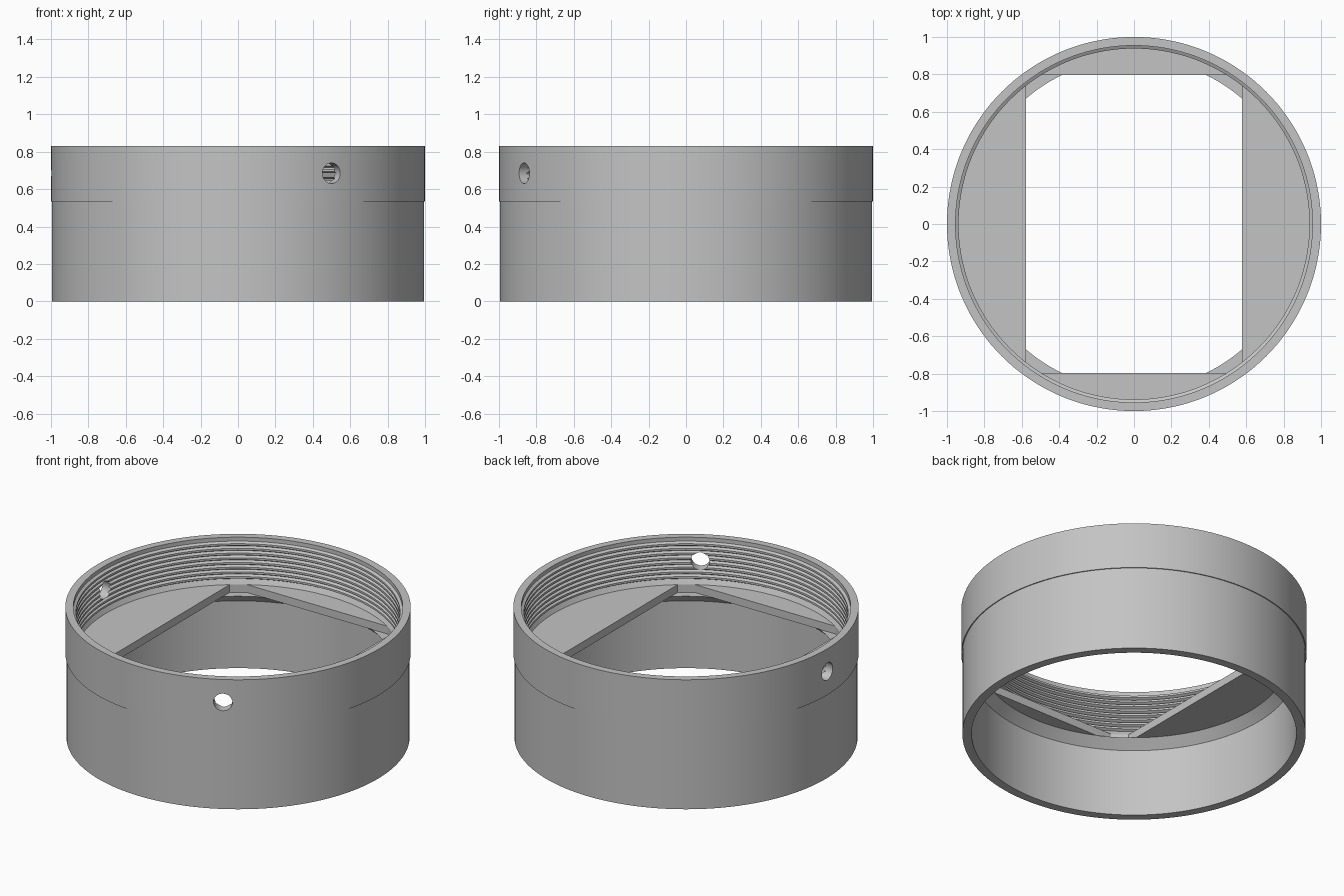
import bpy, bmesh, math
from mathutils import Vector, Matrix

if "Cube" in bpy.data.objects:
    bpy.data.objects.remove(bpy.data.objects["Cube"], do_unlink=True)

grey = bpy.data.materials.new("plain grey")
grey.use_nodes = True
grey.diffuse_color = (0.55, 0.55, 0.55, 1)
grey.node_tree.nodes["Principled BSDF"].inputs["Base Color"].default_value = grey.diffuse_color

SEGMENTS = 144
SHELF_LOW, SHELF_TOP, HEIGHT = 0.485, 0.535, 0.83
BORE, CREST, ROOT = 0.94, 0.938, 0.954


def make_object(name, bm):
    bmesh.ops.recalc_face_normals(bm, faces=bm.faces)
    mesh = bpy.data.meshes.new(name)
    bm.to_mesh(mesh)
    bm.free()
    mesh.materials.append(grey)
    obj = bpy.data.objects.new(name, mesh)
    bpy.context.collection.objects.link(obj)
    return obj


def lathe(name, profile):
    """Revolve a closed (radius, height) outline around z."""
    bm = bmesh.new()
    rings = []
    for i in range(SEGMENTS):
        a = math.tau * i / SEGMENTS
        rings.append([bm.verts.new((r * math.cos(a), r * math.sin(a), z)) for r, z in profile])
    for i, ring in enumerate(rings):
        following = rings[(i + 1) % SEGMENTS]
        for j in range(len(profile)):
            k = (j + 1) % len(profile)
            bm.faces.new((ring[j], following[j], following[k], ring[k]))
    return make_object(name, bm)


def shelf_plate(name, distance, direction):
    """Circular segment lying outside a chord, facing the given angle."""
    radius = 0.947
    half = math.acos(distance / radius)
    bm = bmesh.new()
    verts = []
    for i in range(41):
        a = direction - half + 2 * half * i / 40
        verts.append(bm.verts.new((radius * math.cos(a), radius * math.sin(a), SHELF_LOW)))
    face = bm.faces.new(verts)
    grown = bmesh.ops.extrude_face_region(bm, geom=[face], use_keep_orig=True)
    top = [v for v in grown["geom"] if isinstance(v, bmesh.types.BMVert)]
    bmesh.ops.translate(bm, verts=top, vec=(0, 0, SHELF_TOP - SHELF_LOW))
    return make_object(name, bm)


# Ring wall: stepped outside, threaded upper bore, chamfered ledge below
profile = [(BORE, 0), (0.994, 0), (0.994, SHELF_TOP), (1, SHELF_TOP), (1, HEIGHT), (ROOT, HEIGHT)]
pitch, threads = 0.03, 8
for i in range(threads):
    z = 0.805 - pitch * i
    profile += [(ROOT, z), (CREST, z - 0.009), (CREST, z - 0.021)]
profile += [(ROOT, 0.805 - pitch * threads), (CREST, SHELF_TOP), (CREST, SHELF_LOW),
            (0.885, SHELF_LOW), (BORE, 0.43)]
wall = lathe("ring_wall", profile)

# Two radial screw holes through the threaded wall
for angle in (math.radians(-60), math.pi):
    bm = bmesh.new()
    out = Vector((math.cos(angle), math.sin(angle), 0))
    place = Matrix.Translation(out * 0.97 + Vector((0, 0, 0.685)))
    turn = out.to_track_quat("Z", "Y").to_matrix().to_4x4()
    bmesh.ops.create_cone(bm, cap_ends=True, segments=32, radius1=0.055, radius2=0.055,
                          depth=0.2, matrix=place @ turn)
    cutter = make_object("hole_cutter", bm)
    cutter.hide_render = True
    cut = wall.modifiers.new("screw_hole", "BOOLEAN")
    cut.operation, cut.solver, cut.object = "DIFFERENCE", "EXACT", cutter
    bpy.context.view_layer.objects.active = wall
    bpy.ops.object.modifier_apply(modifier=cut.name)
    bpy.data.objects.remove(cutter, do_unlink=True)

# Four shelf plates framing the rectangular opening
parts = [wall]
for name, distance, turn in (("left_shelf", 0.577, 0), ("back_shelf", 0.797, 1),
                             ("right_shelf", 0.577, 2), ("front_shelf", 0.797, 3)):
    parts.append(shelf_plate(name, distance, turn * math.pi / 2))

# Smooth round surfaces, sharp edges
bpy.ops.object.select_all(action="DESELECT")
for obj in parts:
    obj.select_set(True)
bpy.context.view_layer.objects.active = wall
bpy.ops.object.shade_smooth_by_angle(angle=math.radians(25))
